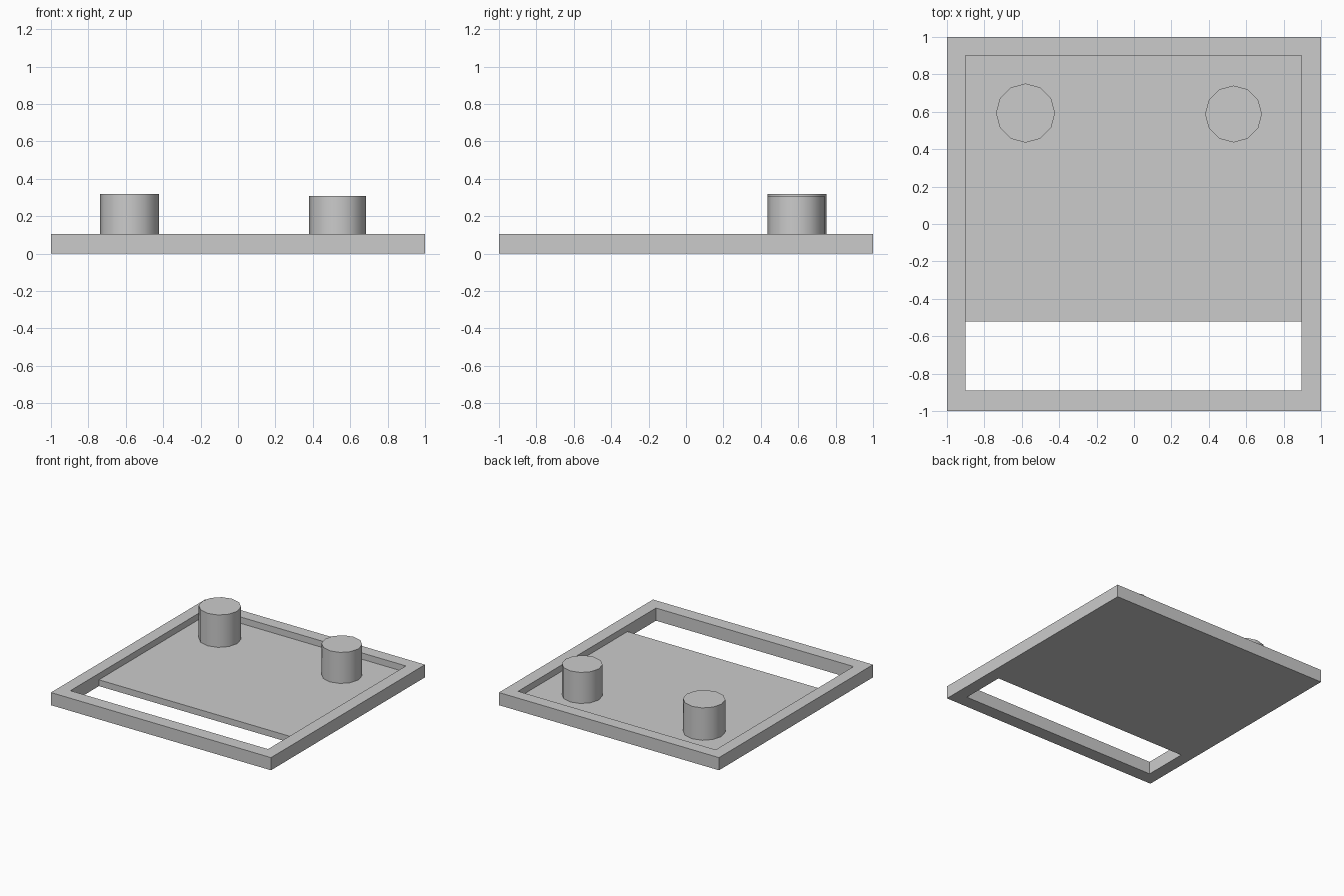
import bpy
import bmesh
from math import radians

old = bpy.data.objects.get("Cube")
if old:
    bpy.data.objects.remove(old, do_unlink=True)

# One grey material for everything
grey = bpy.data.materials.new("plain_grey")
grey.use_nodes = True
colour = (0.6, 0.6, 0.6, 1)
grey.diffuse_color = colour
grey.node_tree.nodes["Principled BSDF"].inputs["Base Color"].default_value = colour

FRAME_TOP = 0.104
PANEL_TOP = 0.052
X0, X1, Y0, Y1 = -0.9, 0.896, -0.89, 0.9  # frame opening


def finish(name, bm):
    bmesh.ops.recalc_face_normals(bm, faces=bm.faces)
    mesh = bpy.data.meshes.new(name)
    bm.to_mesh(mesh)
    bm.free()
    mesh.materials.append(grey)
    obj = bpy.data.objects.new(name, mesh)
    bpy.context.collection.objects.link(obj)
    return obj


def rectangle(bm, x0, x1, y0, y1):
    return [bm.verts.new((x, y, 0)) for x, y in ((x0, y0), (x1, y0), (x1, y1), (x0, y1))]


def raise_up(bm, height):
    result = bmesh.ops.extrude_face_region(bm, geom=bm.faces[:])
    top = [v for v in result["geom"] if isinstance(v, bmesh.types.BMVert)]
    bmesh.ops.translate(bm, verts=top, vec=(0, 0, height))


# Square outer frame with mitred corners
bm = bmesh.new()
outer = rectangle(bm, -1, 1, -1, 1)
inner = rectangle(bm, X0, X1, Y0, Y1)
for i in range(4):
    j = (i + 1) % 4
    bm.faces.new((outer[i], outer[j], inner[j], inner[i]))
raise_up(bm, FRAME_TOP)
finish("frame", bm)

# Recessed floor panel, leaving a slot at the front
bm = bmesh.new()
bm.faces.new(rectangle(bm, X0, X1, -0.52, Y1))
raise_up(bm, PANEL_TOP)
finish("floor_panel", bm)


# Twelve-sided posts standing on the panel
def post(name, x, y, radius, top):
    bottom = PANEL_TOP - 0.002
    bpy.ops.mesh.primitive_cylinder_add(
        vertices=12, radius=radius, depth=top - bottom,
        location=(x, y, (top + bottom) / 2))
    obj = bpy.context.object
    obj.name = name
    obj.data.materials.append(grey)
    bpy.ops.object.shade_smooth_by_angle(angle=radians(40))


post("right_post", -0.58, 0.593, 0.158, 0.318)
post("left_post", 0.532, 0.588, 0.152, 0.307)
